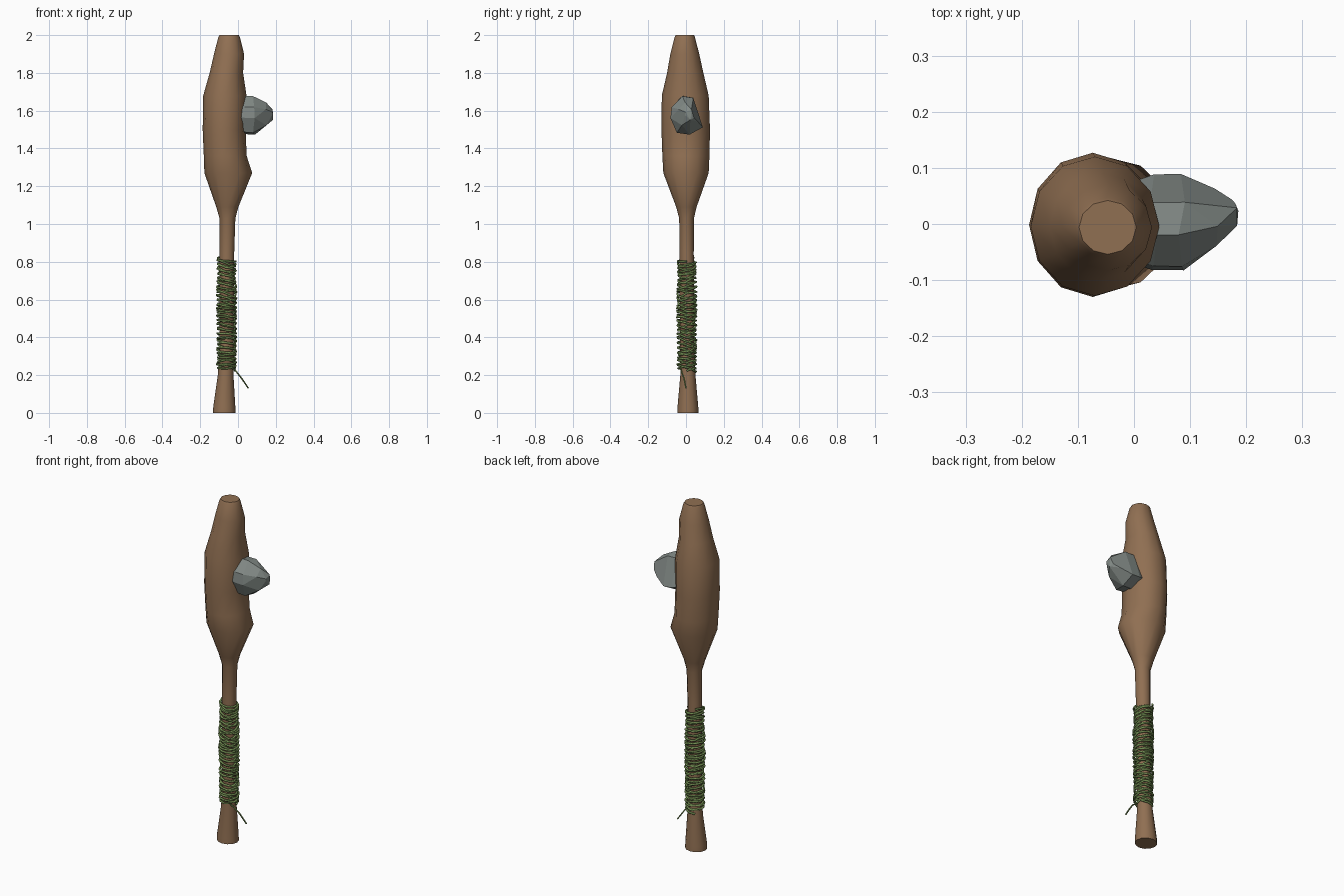
import bpy, bmesh, math, random
from mathutils import Vector

if "Cube" in bpy.data.objects:
    bpy.data.objects.remove(bpy.data.objects["Cube"])

random.seed(4)


def material(name, rgb):
    m = bpy.data.materials.new(name)
    m.diffuse_color = (*rgb, 1)
    m.use_nodes = True
    m.node_tree.nodes["Principled BSDF"].inputs["Base Color"].default_value = m.diffuse_color
    return m


wood = material("brown wood", (0.28, 0.16, 0.085))
rock = material("grey stone", (0.22, 0.25, 0.235))
vine = material("green vine", (0.17, 0.27, 0.085))


def mesh_object(name, bm, mat):
    bmesh.ops.recalc_face_normals(bm, faces=bm.faces)
    me = bpy.data.meshes.new(name)
    bm.to_mesh(me)
    bm.free()
    me.materials.append(mat)
    ob = bpy.data.objects.new(name, me)
    bpy.context.collection.objects.link(ob)
    return ob


def loft(bm, rings):
    rows = [[bm.verts.new(p) for p in ring] for ring in rings]
    n = len(rows[0])
    for a, b in zip(rows, rows[1:]):
        for i in range(n):
            j = (i + 1) % n
            bm.faces.new((a[i], a[j], b[j], b[i]))
    bm.faces.new(rows[0])
    bm.faces.new(rows[-1])


# Wooden club: height, left x, right x, front y, back y
sections = [
    (0.00, -0.132, -0.013, -0.046, 0.066),
    (0.03, -0.131, -0.014, -0.045, 0.065),
    (0.20, -0.107, -0.024, -0.030, 0.050),
    (0.35, -0.098, -0.024, -0.032, 0.042),
    (0.85, -0.097, -0.020, -0.034, 0.041),
    (1.03, -0.098, -0.014, -0.036, 0.042),
    (1.09, -0.115, 0.002, -0.052, 0.056),
    (1.27, -0.178, 0.075, -0.120, 0.120),
    (1.36, -0.181, 0.046, -0.125, 0.124),
    (1.50, -0.187, 0.040, -0.130, 0.127),
    (1.68, -0.184, 0.045, -0.128, 0.120),
    (1.80, -0.150, 0.027, -0.100, 0.092),
    (1.90, -0.127, 0.032, -0.083, 0.070),
    (1.99, -0.104, 0.010, -0.060, 0.047),
    (2.00, -0.098, 0.004, -0.054, 0.042),
]
bm = bmesh.new()
rings = []
for z, x0, x1, y0, y1 in sections:
    ring = []
    for i in range(12):
        a = math.tau * i / 12
        ring.append(((x0 + x1) / 2 + (x1 - x0) / 2 * math.cos(a),
                     (y0 + y1) / 2 + (y1 - y0) / 2 * math.sin(a), z))
    rings.append(ring)
loft(bm, rings)
club = mesh_object("wooden_club", bm, wood)
bpy.context.view_layer.objects.active = club
club.select_set(True)
bpy.ops.object.shade_smooth_by_angle(angle=math.radians(50))

# Faceted stone set into the side: outline in y, z, narrowing towards its tip
outline = [(-0.02, 1.68), (0.04, 1.67), (0.068, 1.58), (0.092, 1.51),
           (0.02, 1.47), (-0.05, 1.48), (-0.085, 1.56), (-0.078, 1.62)]
bm = bmesh.new()
points = []
for x, s, cy, cz in ((-0.03, 0.70, 0, 1.58), (0.035, 0.96, 0, 1.577),
                     (0.085, 0.97, 0, 1.575), (0.145, 0.60, 0.008, 1.58),
                     (0.18, 0.27, 0.018, 1.58)):
    for k, (y, z) in enumerate(outline):
        jitter = 0.006 * math.sin(k * 2.4 + x * 60)
        points.append(bm.verts.new((x + jitter, cy + y * s, cz + (z - 1.575) * s)))
bmesh.ops.convex_hull(bm, input=points)
loose = [v for v in bm.verts if not v.link_faces]
bmesh.ops.delete(bm, geom=loose, context='VERTS')
bmesh.ops.dissolve_limit(bm, angle_limit=math.radians(9), verts=bm.verts, edges=bm.edges)
mesh_object("stone_spike", bm, rock)


# Vine wrapping as thin round curves
def vine_curve(name, points, radius):
    cu = bpy.data.curves.new(name, 'CURVE')
    cu.dimensions = '3D'
    cu.bevel_depth = radius
    cu.bevel_resolution = 1
    cu.use_fill_caps = True
    sp = cu.splines.new('POLY')
    sp.points.add(len(points) - 1)
    for p, co in zip(sp.points, points):
        p.co = (*co, 1)
    cu.materials.append(vine)
    ob = bpy.data.objects.new(name, cu)
    bpy.context.collection.objects.link(ob)


def coil(name, turns, phase, direction):
    steps = 16
    points = []
    tilt, swing, bulge = 0.01, phase, 0.047
    for i in range(turns * steps + 1):
        if i % steps == 0:
            new_tilt = random.uniform(0.002, 0.018)
            new_bulge = random.uniform(0.043, 0.052)
            swing += random.uniform(-0.5, 0.5)
        tilt += (new_tilt - tilt) * 0.15
        bulge += (new_bulge - bulge) * 0.15
        a = phase + direction * math.tau * i / steps
        r = bulge + random.uniform(-0.003, 0.003)
        z = 0.225 + 0.585 * i / (turns * steps)
        z += tilt * math.sin(a + swing) + random.uniform(-0.002, 0.002)
        points.append((-0.06 + r * math.cos(a), 0.004 + r * math.sin(a), z))
    vine_curve(name, points, 0.0055)


coil("vine_wrap_inner", 26, 0.0, 1)
coil("vine_wrap_outer", 24, 2.2, -1)

# Loose vine end
vine_curve("vine_tail", [(-0.03, -0.03, 0.235), (-0.012, -0.025, 0.222),
                         (0.02, -0.01, 0.182), (0.055, 0.0, 0.13)], 0.004)
